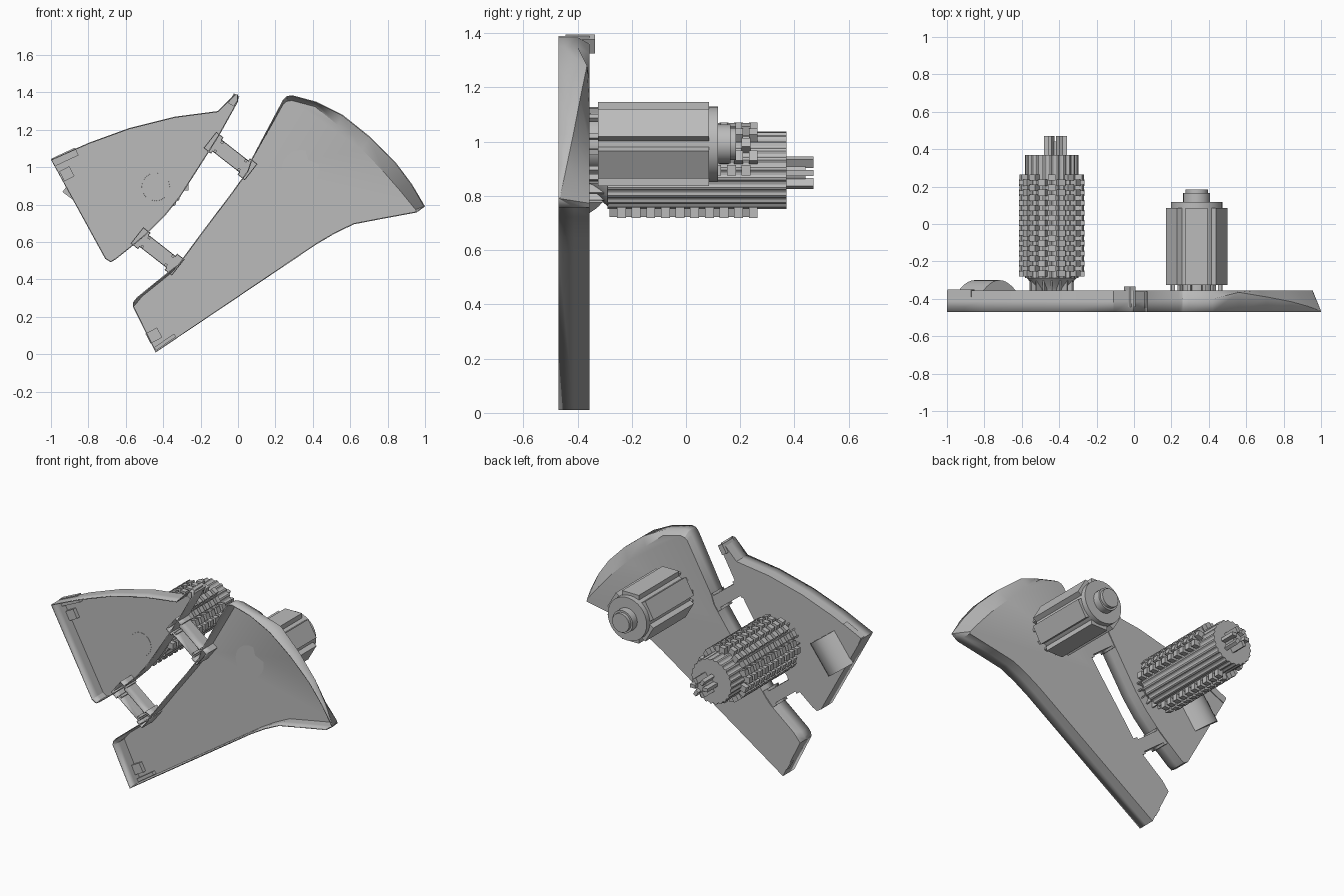
import bpy, bmesh, math
from mathutils import Matrix, Vector

cube = bpy.data.objects.get("Cube")
if cube:
    bpy.data.objects.remove(cube, do_unlink=True)

grey = bpy.data.materials.new("plain_grey")
grey.use_nodes = True
grey.diffuse_color = (0.5, 0.5, 0.5, 1)
grey.node_tree.nodes["Principled BSDF"].inputs["Base Color"].default_value = (0.5, 0.5, 0.5, 1)

FRONT, BACK = -0.47, -0.355


def finish(name, bm, smooth=False):
    bmesh.ops.recalc_face_normals(bm, faces=bm.faces)
    mesh = bpy.data.meshes.new(name)
    bm.to_mesh(mesh)
    bm.free()
    mesh.materials.append(grey)
    ob = bpy.data.objects.new(name, mesh)
    bpy.context.collection.objects.link(ob)
    if smooth:
        bpy.ops.object.select_all(action="DESELECT")
        ob.select_set(True)
        bpy.context.view_layer.objects.active = ob
        bpy.ops.object.shade_smooth_by_angle(angle=math.radians(30))
    return ob


def skin(bm, rings, cap_start=False, cap_end=False):
    """Join rings of points with quads."""
    rows = [[bm.verts.new(p) for p in ring] for ring in rings]
    n = len(rows[0])
    for a, b in zip(rows, rows[1:]):
        for i in range(n):
            j = (i + 1) % n
            bm.faces.new((a[i], a[j], b[j], b[i]))
    if cap_start:
        bm.faces.new(rows[0])
    if cap_end:
        bm.faces.new(rows[-1])


def tray(name, outline, centre=(0, 0), back=BACK):
    """Open-fronted shell; points are x, z, back inset, depth where the chamfer starts."""
    rings = [[], [], []]
    for x, z, *extra in outline:
        inset, mid = extra if extra else (0, (FRONT + back) / 2)
        p = Vector((x, z))
        q = p + (Vector(centre) - p).normalized() * inset
        for ring, (a, b), y in zip(rings, (p, p, q), (FRONT, mid, back)):
            ring.append((a, y, b))
    bm = bmesh.new()
    skin(bm, rings, cap_end=True)
    ob = finish(name, bm, True)
    wall = ob.modifiers.new("wall", "SOLIDIFY")
    wall.thickness = 0.006
    wall.offset = -1


def turned(name, x, z, profile, sides, tooth=0.0):
    """Solid turned about the y direction; tooth alternates the radius."""
    bm = bmesh.new()
    rings = []
    for y, r in profile:
        ring = []
        for i in range(sides):
            a = math.tau * i / sides
            rr = r - (tooth if i % 4 > 1 else 0)
            ring.append((x + rr * math.cos(a), y, z + rr * math.sin(a)))
        rings.append(ring)
    skin(bm, rings, True, True)
    return finish(name, bm, tooth == 0)


def add_box(bm, loc, size, angle=0):
    """Box turned about y so its long side rises from x by angle."""
    m = Matrix.Translation(loc) @ Matrix.Rotation(-angle, 4, "Y") @ Matrix.Diagonal((*size, 1))
    bmesh.ops.create_cube(bm, size=1, matrix=m)


def box(name, loc, size, angle=0):
    bm = bmesh.new()
    add_box(bm, loc, size, angle)
    return finish(name, bm)


# Left-hand fan-shaped panel
tray("small_panel", [
    (-1.0, 1.04), (-0.8, 1.13), (-0.58, 1.21), (-0.34, 1.27), (-0.11, 1.3),
    (-0.02, 1.39), (0.0, 1.39), (0.0, 1.35), (-0.1, 1.17), (-0.15, 1.09),
    (-0.31, 0.84), (-0.39, 0.74), (-0.49, 0.64), (-0.55, 0.59), (-0.65, 0.51),
    (-0.68, 0.492), (-0.71, 0.51)])

# Right-hand panel with a chamfer that widens along the outer arc
tray("large_panel", [
    (0.07, 1.04), (0.24, 1.36, 0.02, -0.4), (0.26, 1.38, 0.025, -0.4),
    (0.29, 1.385, 0.025, -0.4), (0.42, 1.35, 0.025, -0.4), (0.56, 1.28, 0.06, -0.365),
    (0.71, 1.16, 0.08, -0.39), (0.84, 1.03, 0.08, -0.415), (0.93, 0.91, 0.07, -0.44),
    (1.0, 0.79, 0.05, -0.465), (0.955, 0.758), (0.76, 0.722), (0.62, 0.695), (0.52, 0.647),
    (0.42, 0.588), (-0.44, 0.01), (-0.562, 0.255), (-0.56, 0.28, 0.025, -0.4),
    (-0.54, 0.305, 0.025, -0.4), (-0.37, 0.443, 0.02, -0.4), (-0.32, 0.48),
    (-0.18, 0.67), (-0.04, 0.855), (0.05, 0.98)], (0.2, 0.5))

# Bridges joining the two panels, with widened ends and small pins
slope = math.radians(-38)
along = Vector((math.cos(slope), math.sin(slope)))
across = Vector((-along.y, along.x))
for name, cx, cz in (("upper", -0.04, 1.06), ("lower", -0.43, 0.55)):
    c = Vector((cx, cz))
    half = [(-0.14, 0.055), (-0.09, 0.055), (-0.09, 0.04), (0.09, 0.04), (0.09, 0.055), (0.14, 0.055)]
    pts = half + [(-u, -v) for u, v in half]
    tray(name + "_bridge", [tuple(c + along * u + across * v) for u, v in pts], back=-0.36)
    bm = bmesh.new()
    for u in (-0.08, 0.08):
        for v in (-0.03, 0.03):
            p = c + along * u + across * v
            add_box(bm, (p.x, -0.41, p.y), (0.015, 0.1, 0.015), slope)
    finish(name + "_bridge_pins", bm)

# Small locating tabs on the panels
box("corner_tab", (-0.925, -0.37, 1.055), (0.14, 0.04, 0.045), math.radians(25))
box("side_tab", (-0.915, -0.37, 0.965), (0.06, 0.03, 0.06), math.radians(28))
box("tip_tab", (-0.022, -0.39, 1.36), (0.035, 0.11, 0.06), math.radians(-30))
box("foot_tab", (-0.45, -0.37, 0.1), (0.07, 0.03, 0.06), math.radians(28))
box("foot_strip", (-0.39, -0.37, 0.065), (0.13, 0.03, 0.02), math.radians(34))

# Curved pad on the back of the small panel
bm = bmesh.new()
u, v = Vector((-0.8, 0.6)), Vector((0.6, 0.8))
c = Vector((-0.785, 0.89))
ends = []
for side in (-0.11, 0.11):
    ring = []
    for i in range(11):
        t = -1 + i / 5
        p = c + u * 0.11 * t + v * side
        ring.append((p.x, BACK - 0.003 + 0.058 * (1 - t * t), p.y))
    ends.append(ring)
skin(bm, ends, True, True)
finish("curved_pad", bm, True)

# Studded roller: core, flared base, end prongs
rx, rz = -0.44, 0.895
turned("roller_core", rx, rz, [(-0.29, 0.143), (0.37, 0.143)], 96, 0.007)
turned("roller_base", rx, rz, [(-0.36, 0.075), (-0.345, 0.08), (-0.285, 0.138)], 16)
bm = bmesh.new()
for i in range(16):
    a = math.tau * i / 16
    add_box(bm, (rx + 0.09 * math.cos(a), -0.32, rz + 0.09 * math.sin(a)), (0.06, 0.07, 0.008), a)
finish("roller_base_fins", bm)
turned("roller_hub", rx + 0.02, rz - 0.01, [(0.36, 0.035), (0.44, 0.035)], 16)
bm = bmesh.new()
for i in range(6):
    a = math.tau * i / 6
    add_box(bm, (rx + 0.02 + 0.045 * math.cos(a), 0.415, rz - 0.01 + 0.045 * math.sin(a)),
            (0.035, 0.11, 0.022), a)
finish("roller_prongs", bm)

# Staggered studs, leaving the lower inner side plain
bm = bmesh.new()
columns = 20
for i in range(columns):
    a = math.tau * i / columns
    if math.radians(280) < a < math.radians(355):
        continue
    for k in range(10):
        y = -0.265 + 0.054 * k + (0.027 if i % 2 else 0)
        add_box(bm, (rx + 0.155 * math.cos(a), y, rz + 0.155 * math.sin(a)), (0.042, 0.033, 0.038), a)
finish("roller_studs", bm)

# Motor: body, raised side plates, end cap and mounting teeth
mx, mz = 0.335, 0.992
turned("motor_body", mx, mz, [(-0.325, 0.138), (0.118, 0.138)], 32)
turned("motor_base", mx, mz, [(-0.36, 0.1), (-0.32, 0.1)], 24)
turned("motor_cap", mx, mz, [(0.11, 0.072), (0.165, 0.072)], 24)
turned("motor_shaft", mx, mz, [(0.16, 0.06), (0.185, 0.06)], 24)
bm = bmesh.new()
teeth = bmesh.new()
for i in range(6):
    a = math.tau * (i + 0.5) / 6
    add_box(bm, (mx + 0.138 * math.cos(a), -0.12, mz + 0.138 * math.sin(a)), (0.034, 0.41, 0.118), a)
    for s in (-0.3, 0.3):
        b = a + s
        add_box(teeth, (mx + 0.13 * math.cos(b), -0.34, mz + 0.13 * math.sin(b)), (0.02, 0.035, 0.02), b)
finish("motor_side_plates", bm)
finish("motor_mount_teeth", teeth)
